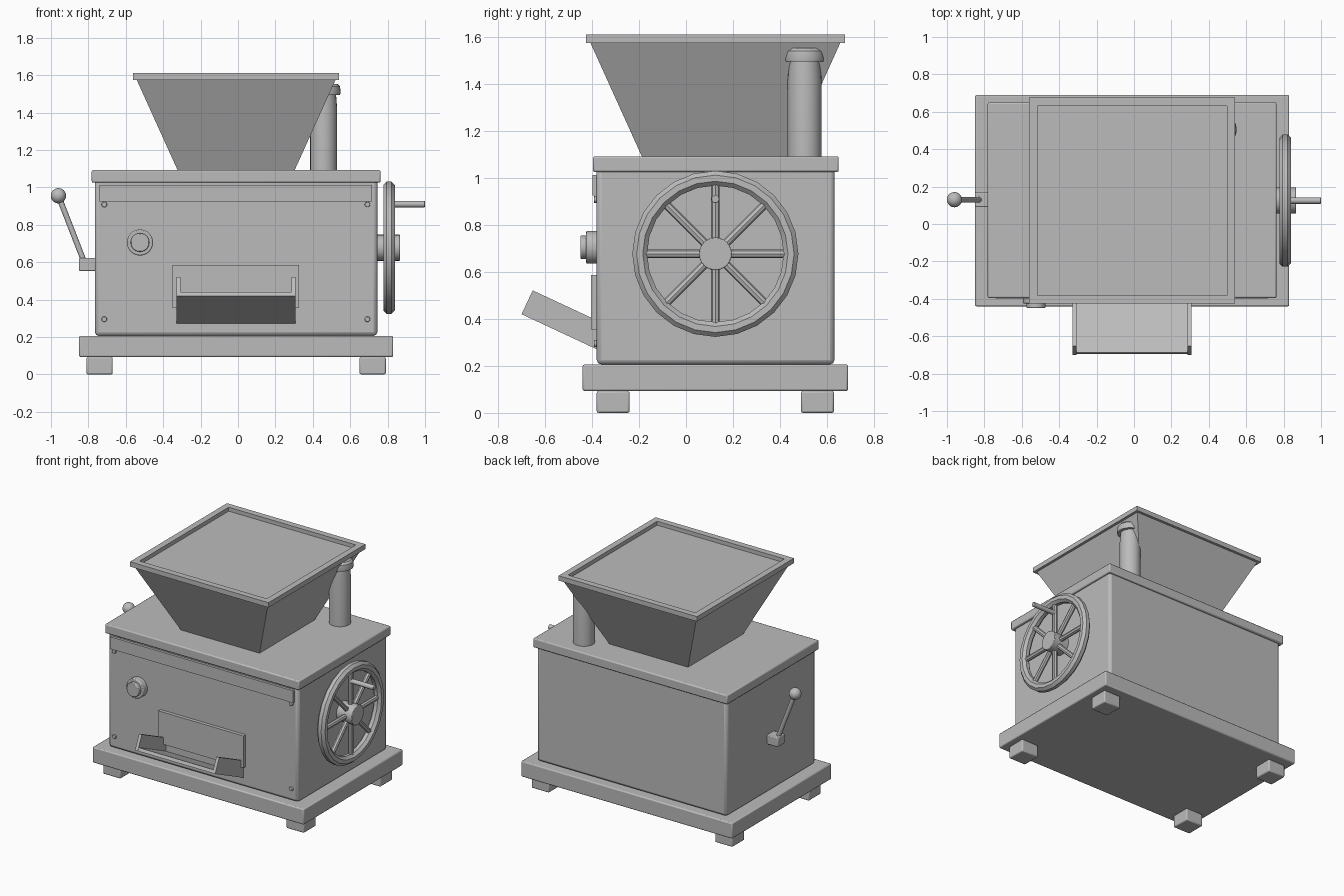
import bpy, bmesh, math
from mathutils import Vector, Matrix

cube = bpy.data.objects.get("Cube")
if cube:
    bpy.data.objects.remove(cube, do_unlink=True)

metal = bpy.data.materials.new("plain grey metal")
metal.use_nodes = True
GREY = (0.5, 0.5, 0.5, 1)
metal.diffuse_color = GREY
metal.node_tree.nodes["Principled BSDF"].inputs["Base Color"].default_value = GREY

CX, CY = -0.01, 0.125      # centre of the housing
WHEEL = Vector((0.808, CY, 0.677))


def finish(name, bm, bevel=0, smooth=True):
    bmesh.ops.recalc_face_normals(bm, faces=bm.faces)
    mesh = bpy.data.meshes.new(name)
    bm.to_mesh(mesh)
    bm.free()
    mesh.materials.append(metal)
    ob = bpy.data.objects.new(name, mesh)
    bpy.context.collection.objects.link(ob)
    if bevel:
        mod = ob.modifiers.new("Bevel", "BEVEL")
        mod.width, mod.segments = bevel, 2
    if smooth:
        bpy.ops.object.select_all(action="DESELECT")
        ob.select_set(True)
        bpy.context.view_layer.objects.active = ob
        bpy.ops.object.shade_smooth_by_angle(angle=math.radians(35))
    return ob


def box(name, x, y, z, bevel=0, matrix=None):
    """Box between the given x, y and z ranges, then an optional transform."""
    bm = bmesh.new()
    bmesh.ops.create_cube(bm, size=1)
    for v in bm.verts:
        v.co = [a + (b - a) * (c + 0.5) for (a, b), c in zip((x, y, z), v.co)]
    if matrix:
        bm.transform(matrix)
    return finish(name, bm, bevel, smooth=bevel > 0)


def rod(name, start, end, radius, sides=16, bevel=0):
    start, end = Vector(start), Vector(end)
    axis = end - start
    bm = bmesh.new()
    bmesh.ops.create_cone(bm, cap_ends=True, segments=sides, radius1=radius,
                          radius2=radius, depth=axis.length)
    turn = axis.to_track_quat("Z", "Y").to_matrix().to_4x4()
    bm.transform(Matrix.Translation((start + end) / 2) @ turn)
    return finish(name, bm, bevel)


def lathe(name, profile, matrix, steps):
    """Spin (radius, height) points around z."""
    bm = bmesh.new()
    verts = [bm.verts.new((r, 0, h)) for r, h in profile]
    edges = [bm.edges.new(p) for p in zip(verts, verts[1:])]
    bmesh.ops.spin(bm, geom=verts + edges, axis=(0, 0, 1), cent=(0, 0, 0),
                   angle=math.tau, steps=steps)
    bmesh.ops.remove_doubles(bm, verts=bm.verts, dist=0.0005)
    bm.transform(matrix)
    return finish(name, bm)


# Base, feet, housing and lid
box("base_plate", (-0.85, 0.83), (-0.44, 0.69), (0.093, 0.206), 0.008)
for side, x in (("right", -0.74), ("left", 0.72)):
    for end, y in (("front", -0.31), ("back", 0.56)):
        box(f"{end}_{side}_foot", (x - 0.07, x + 0.07), (y - 0.07, y + 0.07), (0, 0.093), 0.008)
box("housing", (-0.765, 0.745), (-0.38, 0.632), (0.206, 1.05), 0.02)
box("lid", (-0.782, 0.762), (-0.396, 0.65), (1.025, 1.092), 0.008)

# Hopper: a filled, flared frustum with a raised square rim
bm = bmesh.new()
bmesh.ops.create_cube(bm, size=1)
for v in bm.verts:
    top = v.co.z > 0
    half = 0.535 if top else 0.31
    v.co = (CX + math.copysign(half, v.co.x), CY + math.copysign(half, v.co.y),
            1.582 if top else 1.085)
finish("hopper", bm, smooth=False)

bm = bmesh.new()
outer, inner = 0.551, 0.506
rings = [[bm.verts.new((CX + sx * h, CY + sy * h, z))
          for sx, sy in ((-1, -1), (1, -1), (1, 1), (-1, 1))]
         for h, z in ((outer, 1.575), (outer, 1.61), (inner, 1.61), (inner, 1.575))]
for a, b in zip(rings, rings[1:] + rings[:1]):
    for i in range(4):
        j = (i + 1) % 4
        bm.faces.new((a[i], a[j], b[j], b[i]))
finish("hopper_rim", bm, smooth=False)

# Chimney with a cap
lathe("chimney", [(0, 1.08), (0.072, 1.08), (0.072, 1.42), (0.066, 1.5), (0, 1.5)],
      Matrix.Translation((0.458, 0.505, 0)), 24)
lathe("chimney_cap", [(0, 1.495), (0.084, 1.495), (0.087, 1.51), (0.083, 1.54),
                      (0.07, 1.553), (0, 1.553)],
      Matrix.Translation((0.462, 0.505, 0)), 24)

# Flywheel: rim, spokes, hub and crank handle
section = [(0.322 + 0.034 * math.cos(a), 0.034 * math.sin(a))
           for a in (math.tau * (i + 0.5) / 8 for i in range(9))]
lathe("wheel_rim", section, Matrix.Translation(WHEEL) @ Matrix.Rotation(math.pi / 2, 4, "Y"), 24)
for i in range(8):
    a = math.tau * i / 8
    out = Vector((0, math.cos(a), math.sin(a)))
    rod(f"wheel_spoke_{i + 1}", WHEEL + out * 0.04, WHEEL + out * 0.31, 0.018, 8)
rod("wheel_hub", (0.74, CY, WHEEL.z), (0.866, CY, WHEEL.z), 0.07, 24, 0.004)
rod("crank_handle", (0.8, CY, 0.91), (1.0, CY, 0.91), 0.017, 16, 0.003)

# Side lever with a ball grip
box("lever_mount", (-0.85, -0.76), (0.09, 0.17), (0.553, 0.622), 0.006)
rod("lever_rod", (-0.822, 0.13, 0.6), (-0.96, 0.13, 0.955), 0.015, 12)
bm = bmesh.new()
bmesh.ops.create_uvsphere(bm, u_segments=20, v_segments=12, radius=0.041)
bm.transform(Matrix.Translation((-0.96, 0.13, 0.955)))
finish("lever_ball", bm)

# Front trim strip, rivets and round dial
box("front_strip", (-0.74, 0.717), (-0.398, -0.37), (0.925, 1.012))
for x in (-0.715, 0.692):
    for z in (0.295, 0.908):
        rod("rivet", (x, -0.37, z), (x, -0.392, z), 0.015, 12, 0.003)
rod("dial_ring", (-0.524, -0.37, 0.705), (-0.524, -0.425, 0.705), 0.07, 24, 0.006)
rod("dial_knob", (-0.524, -0.41, 0.705), (-0.524, -0.45, 0.705), 0.05, 24, 0.005)

# Outlet panel and upward-tilted tray
box("outlet_panel", (-0.35, 0.327), (-0.405, -0.37), (0.355, 0.586))
tilt = Matrix.Translation((0, -0.7, 0.42)) @ Matrix.Rotation(math.radians(-25), 4, "X")
box("tray_floor", (-0.33, 0.308), (0.004, 0.353), (0, 0.024), 0, tilt)
for side, x in (("right", -0.33), ("left", 0.286)):
    box(f"tray_{side}_wall", (x, x + 0.022), (0, 0.353), (0, 0.112), 0, tilt)
